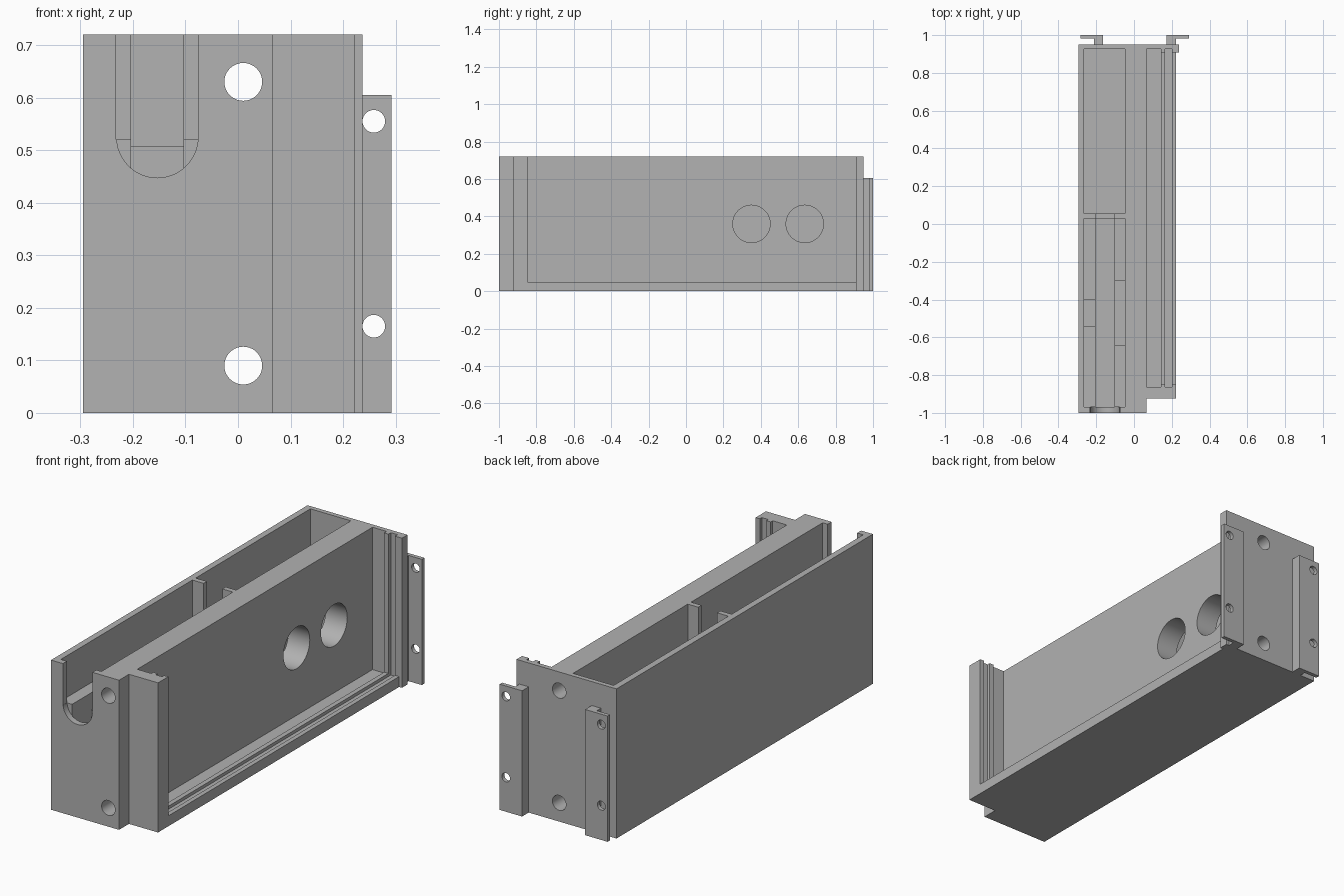
import bpy, bmesh, math
from mathutils import Matrix, Vector

cube = bpy.data.objects.get("Cube")
if cube:
    bpy.data.objects.remove(cube, do_unlink=True)

grey = bpy.data.materials.new("light_grey")
grey.use_nodes = True
grey.diffuse_color = (0.445, 0.445, 0.445, 1)
grey.node_tree.nodes["Principled BSDF"].inputs["Base Color"].default_value = grey.diffuse_color


def finish(name, bm):
    bmesh.ops.recalc_face_normals(bm, faces=bm.faces)
    mesh = bpy.data.meshes.new(name)
    bm.to_mesh(mesh)
    bm.free()
    mesh.materials.append(grey)
    obj = bpy.data.objects.new(name, mesh)
    bpy.context.collection.objects.link(obj)
    return obj


def prism(name, outline, height):
    bm = bmesh.new()
    face = bm.faces.new([bm.verts.new((x, y, 0)) for x, y in outline])
    top = bmesh.ops.extrude_face_region(bm, geom=[face])["geom"]
    bmesh.ops.translate(bm, vec=(0, 0, height),
                        verts=[v for v in top if isinstance(v, bmesh.types.BMVert)])
    return finish(name, bm)


def box(name, xs, ys, zs):
    obj = prism(name, [(xs[0], ys[0]), (xs[1], ys[0]), (xs[1], ys[1]), (xs[0], ys[1])],
                zs[1] - zs[0])
    obj.data.transform(Matrix.Translation((0, 0, zs[0])))
    return obj


def rod(name, centre, radius, length, axis):
    bm = bmesh.new()
    turn = Vector((0, 0, 1)).rotation_difference(Vector(axis)).to_matrix().to_4x4()
    bmesh.ops.create_cone(bm, cap_ends=True, segments=48, radius1=radius, radius2=radius,
                          depth=length, matrix=Matrix.Translation(centre) @ turn)
    return finish(name, bm)


def combine(target, tool, operation="DIFFERENCE"):
    mod = target.modifiers.new("combine", "BOOLEAN")
    mod.operation, mod.solver, mod.object = operation, "EXACT", tool
    bpy.context.view_layer.update()
    graph = bpy.context.evaluated_depsgraph_get()
    mesh = bpy.data.meshes.new_from_object(target.evaluated_get(graph))
    target.modifiers.clear()
    target.data = mesh
    bpy.data.objects.remove(tool, do_unlink=True)


def smooth(obj):
    bpy.ops.object.select_all(action="DESELECT")
    obj.select_set(True)
    bpy.context.view_layer.objects.active = obj
    bpy.ops.object.shade_smooth_by_angle(angle=math.radians(30))


X, Y = (1, 0, 0), (0, 1, 0)
HEIGHT, FLOOR, ABOVE = 0.72, 0.05, 0.9
LEFT, RIGHT = -0.264, -0.048          # inside faces of the long compartments
RAIL_L, RAIL_R = -0.204, -0.104       # inner edges of the support rails
FRONT, DIVIDER = -0.97, 0.03

# Housing block with stepped front corner and lipped back plate
body = prism("housing", [(-0.295, -1), (0.067, -1), (0.067, -0.925), (0.222, -0.925),
                         (0.222, 0.908), (0.237, 0.908), (0.237, 0.95), (-0.295, 0.95)], HEIGHT)

cuts = [
    # Back compartment
    ((LEFT, RIGHT), (0.055, 0.927), (FLOOR, ABOVE)),
    # Front compartment: wide above the rails, narrow between them
    ((LEFT, RIGHT), (FRONT, DIVIDER), (0.52, ABOVE)),
    ((RAIL_L, RAIL_R), (FRONT, DIVIDER), (FLOOR, ABOVE)),
    # Lowered middle of each rail
    ((LEFT, RAIL_L + 0.01), (-0.54, -0.40), (0.28, ABOVE)),
    ((RAIL_R - 0.01, RIGHT), (-0.64, -0.30), (0.28, ABOVE)),
    # Notch in the divider
    ((RAIL_L, RAIL_R), (0.02, 0.065), (0.507, ABOVE)),
    # Open side bay, its inner pocket and the panel groove
    ((0.067, 0.23), (-0.847, 0.908), (FLOOR, ABOVE)),
    ((0.067, 0.142), (-0.862, 0.927), (0.035, ABOVE)),
    ((0.165, 0.2), (-0.862, 0.927), (0.035, ABOVE)),
    # Straight part of the front slot
    ((-0.232, -0.075), (-1.05, FRONT), (0.52, ABOVE)),
]
for xs, ys, zs in cuts:
    combine(body, box("cutter", xs, ys, zs))

# Rounded slot bottom, long bolt bores and round side openings
combine(body, rod("cutter", (-0.1535, -1.01, 0.525), 0.0775, 0.08, Y))
for z in (0.09, 0.63):
    combine(body, rod("cutter", (0.01, 0, z), 0.036, 2.4, Y))
for y in (0.35, 0.635):
    combine(body, rod("cutter", (0.02, y, 0.36), 0.1, 0.2, X))
smooth(body)

# Hooked mounting brackets on the back, mirrored about the bracket centre line
MID = 0.0045
for side, name in ((1, "left_bracket"), (-1, "right_bracket")):
    profile = [(0.168, 0.95), (0.217, 0.95), (0.217, 0.981),
               (0.2875, 0.981), (0.2875, 1), (0.168, 1)]
    bracket = prism(name, [(MID + side * x, y) for x, y in profile], 0.605)
    for z in (0.165, 0.555):
        combine(bracket, rod("cutter", (MID + side * 0.254, 0.99, z), 0.0215, 0.1, Y))
    smooth(bracket)
